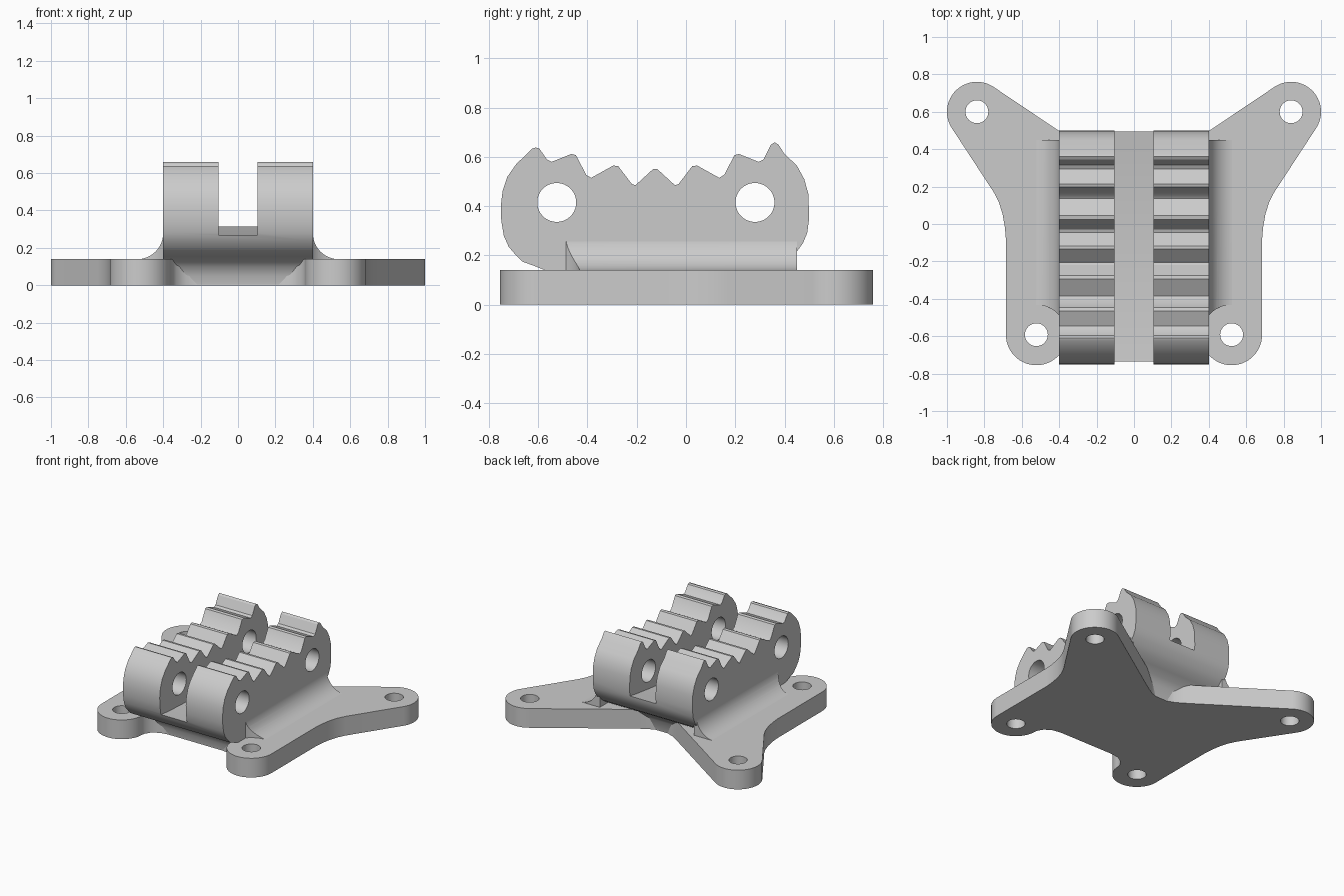
import bpy
import bmesh
from math import cos, sin, radians

default = bpy.data.objects.get("Cube")
if default:
    bpy.data.objects.remove(default, do_unlink=True)

grey = bpy.data.materials.new("plain_grey")
grey.use_nodes = True
tone = (0.6, 0.6, 0.6, 1)
grey.diffuse_color = tone
grey.node_tree.nodes["Principled BSDF"].inputs["Base Color"].default_value = tone


def arc(cx, cy, r, start, end, steps=20):
    angles = [radians(start + (end - start) * i / steps) for i in range(steps + 1)]
    return [(cx + r * cos(a), cy + r * sin(a)) for a in angles]


def prism(name, outline, axis, low, high):
    """Extrude a 2D outline along x (outline in y,z), y (x,z) or z (x,y)."""
    place = {"x": lambda u, v, t: (t, u, v),
             "y": lambda u, v, t: (u, t, v),
             "z": lambda u, v, t: (u, v, t)}[axis]
    bm = bmesh.new()
    face = bm.faces.new([bm.verts.new(place(u, v, low)) for u, v in outline])
    moved = bmesh.ops.extrude_face_region(bm, geom=[face])["geom"]
    shift = place(0, 0, high - low)
    bmesh.ops.translate(bm, vec=shift,
                        verts=[g for g in moved if isinstance(g, bmesh.types.BMVert)])
    bmesh.ops.recalc_face_normals(bm, faces=bm.faces)
    mesh = bpy.data.meshes.new(name)
    bm.to_mesh(mesh)
    bm.free()
    obj = bpy.data.objects.new(name, mesh)
    bpy.context.collection.objects.link(obj)
    mesh.materials.append(grey)
    return obj


def activate(obj):
    bpy.ops.object.select_all(action="DESELECT")
    obj.select_set(True)
    bpy.context.view_layer.objects.active = obj


def cut(obj, cutters):
    activate(obj)
    for cutter in cutters:
        cutter.hide_render = True
        mod = obj.modifiers.new("cut", "BOOLEAN")
        mod.operation = "DIFFERENCE"
        mod.solver = "EXACT"
        mod.object = cutter
        bpy.ops.object.modifier_apply(modifier=mod.name)
        bpy.data.objects.remove(cutter, do_unlink=True)


def smooth(obj):
    activate(obj)
    bpy.ops.object.shade_smooth_by_angle(angle=radians(32))


def drill(x, y, r, low, high):
    return prism("drill", arc(x, y, r, 0, 354, 59), "z", low, high)


PLATE = 0.14
FRONT_EAR = (0.522, -0.592)
BACK_EAR = (0.84, 0.6)

# Base plate with four rounded ears
half = [(0.22, -0.49), (0.28, -0.5), (0.33, -0.53), (0.355, -0.57)]
half += arc(*FRONT_EAR, 0.163, 180, 360, 28)
half += [(0.685, -0.08), (0.69, -0.02), (0.702, 0.05), (0.722, 0.115), (0.75, 0.17)]
half += arc(*BACK_EAR, 0.16, -32, 124, 26)
half += [(0.2, 0.363), (0.15, 0.33), (0.1, 0.3), (0.05, 0.28)]
outline = half + [(-x, y) for x, y in reversed(half)]
base = prism("base_plate", outline, "z", 0, PLATE)
cut(base, [drill(s * x, y, 0.061, -0.1, 0.3)
           for s in (-1, 1) for x, y in (FRONT_EAR, BACK_EAR)])
smooth(base)

# Toothed block: side profile with undercut foot, rounded ends and teeth
foot_front = [(-0.49, 0.005), (-0.497, 0.05), (-0.52, 0.1), (-0.56, 0.135),
              (-0.61, 0.155), (-0.665, 0.175), (-0.69, 0.2), (-0.72, 0.235),
              (-0.74, 0.28), (-0.75, 0.34)]
crown_front = [(-0.752, 0.4), (-0.745, 0.46), (-0.725, 0.52), (-0.69, 0.57),
               (-0.625, 0.633), (-0.61, 0.638), (-0.595, 0.633)]
teeth = [(-0.565, 0.59), (-0.545, 0.58), (-0.465, 0.612), (-0.447, 0.607),
         (-0.405, 0.527), (-0.385, 0.515), (-0.295, 0.565), (-0.275, 0.562),
         (-0.22, 0.49), (-0.205, 0.485), (-0.133, 0.551)]
# The teeth repeat symmetrically about their middle
teeth += [(-0.25 - y, z) for y, z in reversed(teeth)]
crown_back = [(0.345, 0.65), (0.36, 0.659), (0.375, 0.65), (0.4, 0.612),
              (0.45, 0.565), (0.48, 0.51), (0.497, 0.45)]
foot_back = [(0.5, 0.35), (0.492, 0.29), (0.475, 0.25), (0.45, 0.215),
             (0.425, 0.185), (0.38, 0.155), (0.33, 0.125), (0.295, 0.08), (0.28, 0.005)]
profile = foot_front + crown_front + teeth + crown_back + foot_back
block = prism("toothed_block", profile, "x", -0.402, 0.402)

# Central slot with a gently dished floor, and two cross bores
ys = [-0.8 + 0.1 * i for i in range(15)]
floor = [(y, 0.25 + 0.1 * (y + 0.3) ** 2) for y in ys]
slot = prism("slot", floor + [(0.6, 0.9), (-0.8, 0.9)], "x", -0.105, 0.105)
bores = [prism("bore", arc(y, 0.415, 0.079, 0, 354, 59), "x", -0.6, 0.6)
         for y in (-0.525, 0.28)]
cut(block, [slot] + bores)
smooth(block)

# Concave fillets joining the block sides to the plate, cleared around the front holes
for side, s in (("left", 1), ("right", -1)):
    curve = arc(0.54, 0.279, 0.14, 180, 270, 14)
    section = [(s * x, z) for x, z in curve + [(0.54, 0.12), (0.38, 0.12), (0.38, 0.279)]]
    fillet = prism(side + "_fillet", section, "y", -0.55, 0.45)
    cut(fillet, [drill(s * FRONT_EAR[0], FRONT_EAR[1], 0.16, 0.1, 0.5)])
    smooth(fillet)
